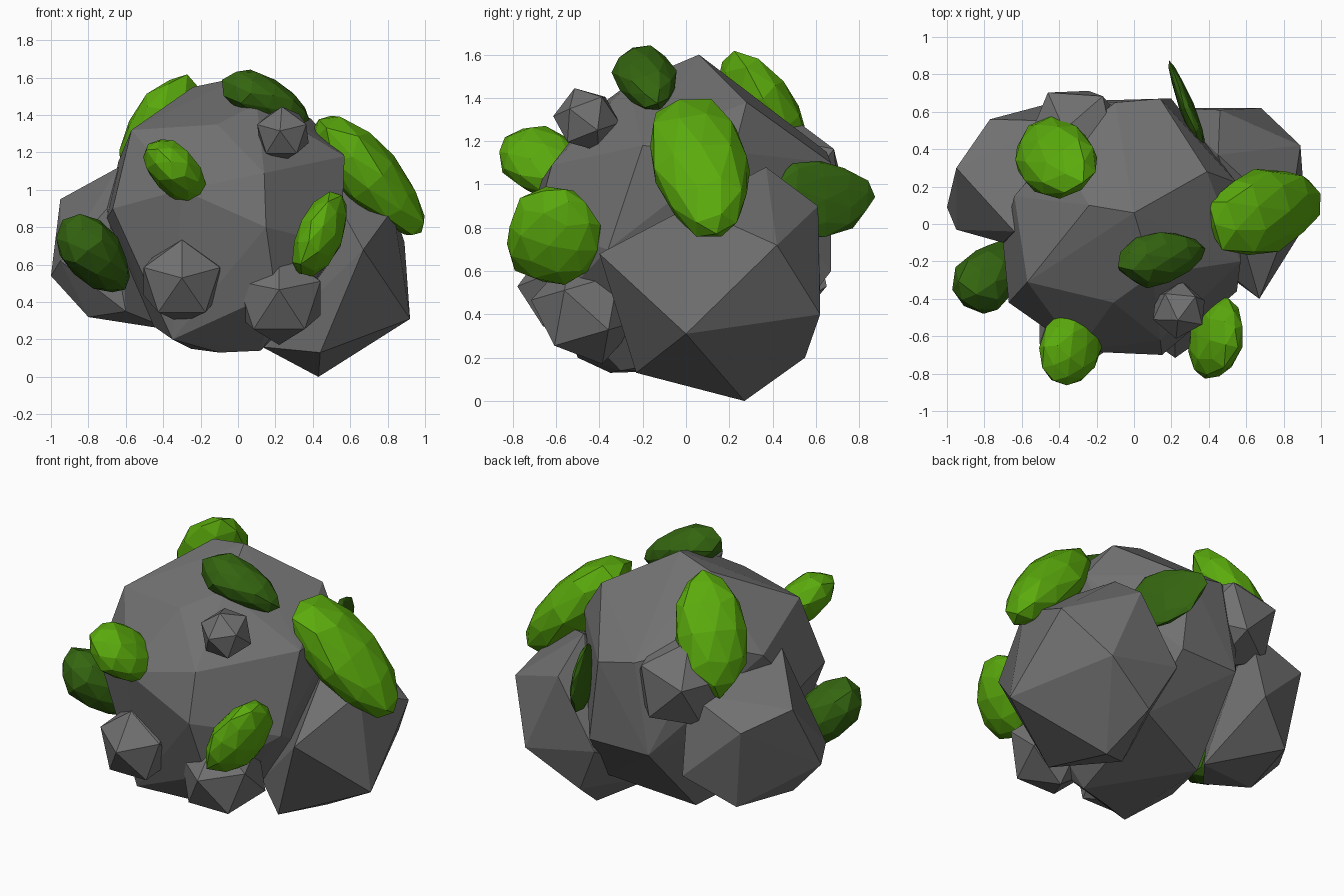
import bpy
import bmesh
import random
from mathutils import Matrix, Vector

random.seed(7)

default_cube = bpy.data.objects.get("Cube")
if default_cube:
    bpy.data.objects.remove(default_cube, do_unlink=True)


def make_material(name, red, green, blue):
    material = bpy.data.materials.new(name)
    material.use_nodes = True
    colour = (red, green, blue, 1)
    material.diffuse_color = colour
    shader = material.node_tree.nodes["Principled BSDF"]
    shader.inputs["Base Color"].default_value = colour
    shader.inputs["Roughness"].default_value = .9
    return material


stone_grey = make_material("stone grey", .165, .165, .165)
bright_moss = make_material("bright moss green", .105, .41, .004)
dark_moss = make_material("dark moss green", .034, .13, .005)


def finish_object(builder, name, material):
    """Turn a bmesh into a flat shaded object with one material."""
    bmesh.ops.recalc_face_normals(builder, faces=builder.faces[:])
    mesh = bpy.data.meshes.new(name)
    builder.to_mesh(mesh)
    builder.free()
    mesh.materials.append(material)
    part = bpy.data.objects.new(name, mesh)
    bpy.context.collection.objects.link(part)


def chiselled_rock(name, corners):
    """A faceted stone: the convex hull of its chiselled corners."""
    builder = bmesh.new()
    for corner in corners:
        builder.verts.new(corner)
    bmesh.ops.convex_hull(builder, input=builder.verts[:])
    loose = [vert for vert in builder.verts if not vert.link_faces]
    bmesh.ops.delete(builder, geom=loose, context="VERTS")
    finish_object(builder, name, stone_grey)


def frame(centre, axis, side):
    """Local z follows axis, local x stays as close to side as possible."""
    z_dir = Vector(axis).normalized()
    y_dir = z_dir.cross(Vector(side)).normalized()
    x_dir = y_dir.cross(z_dir)
    turn = Matrix((x_dir, y_dir, z_dir)).transposed().to_4x4()
    return Matrix.Translation(centre) @ turn


def pebble(name, centre, axis, side, radius):
    """A small twelve-cornered stone with one corner along axis."""
    builder = bmesh.new()
    bmesh.ops.create_icosphere(builder, subdivisions=1, radius=radius,
                               matrix=frame(centre, axis, side))
    finish_object(builder, name, stone_grey)


def moss_clump(name, material, centre, axis, side, size, taper=.2):
    """A lumpy, tapered clump; size is half width, thickness and length."""
    builder = bmesh.new()
    bmesh.ops.create_icosphere(builder, subdivisions=2, radius=1)
    for vert in builder.verts:
        vert.co *= random.uniform(.94, 1.06)
        narrowing = 1 - taper * vert.co.z
        vert.co.x *= narrowing * size[0]
        vert.co.y *= narrowing * size[1]
        vert.co.z *= size[2]
    bmesh.ops.transform(builder, matrix=frame(centre, axis, side),
                        verts=builder.verts[:])
    finish_object(builder, name, material)


# Main boulder: crown, shoulders, waist and underside corners
chiselled_rock("main_boulder", [
    (0, .06, 1.6), (-.24, .1, 1.55), (.1, -.27, 1.46), (.39, .28, 1.38),
    (-.11, -.42, 1.35), (-.57, -.31, 1.32), (-.42, .4, 1.25),
    (.14, -.62, 1.09), (.57, -.2, 1.18), (.55, .22, 1.15),
    (.14, .67, 1.1), (-.1, .65, 1.15), (-.64, .15, 1.15),
    (-.67, -.42, .9), (-.3, -.68, 1), (.15, -.7, .8), (.55, -.36, .7),
    (-.7, -.1, .85), (-.2, .66, .6), (.2, .67, .6),
    (-.35, -.5, .2), (-.1, -.35, .13), (.12, -.3, .14), (.2, -.6, .45),
    (-.25, .26, .15), (-.45, -.2, .27), (.25, .42, .27)])

# Large stone on the left side
chiselled_rock("large_side_stone", [
    (.92, 0, .31), (.89, .42, .72), (.43, .27, 0), (.67, -.4, .68),
    (.83, .02, .9), (.44, -.23, .13), (.13, .05, .16), (.45, .37, 1.08),
    (.46, .61, .9), (.68, .62, .4), (.35, .55, .2), (.2, .62, .5)])

# Medium stone on the right side
chiselled_rock("medium_side_stone", [
    (-.95, .3, .95), (-1, .09, .54), (-.8, .08, .32), (-.77, .56, .85),
    (-.95, -.03, .62), (-.64, -.04, 1.12), (-.4, .55, 1),
    (-.43, .65, .53), (-.7, .5, .35), (-.35, .2, .25),
    (-.7, -.1, .9), (-.6, -.1, .35)])

# Small stones on the front, shoulder and back
upward = (0, 0, 1)
pebble("front_right_stone", (-.3, -.54, .51), (0, -1, .08), upward, .24)
pebble("front_left_stone", (.22, -.46, .42), (0, -1, .18), upward, .26)
pebble("shoulder_stone", (.24, -.46, 1.3), (-.1, -1, .1), upward, .155)
pebble("back_stone", (-.3, .47, 1.02), (-.2, .29, .08),
       (.16, .27, .18), .29)

# Bright moss clumps
moss_clump("large_side_moss", bright_moss, (.71, .07, 1.07),
           (.5, .13, -.55), (0, 1, 0), (.23, .17, .43), .15)
moss_clump("upper_back_moss", bright_moss, (-.42, .35, 1.3),
           (-.28, .24, -.6), (1, 1, 0), (.21, .15, .36), -.05)
moss_clump("front_moss", bright_moss, (-.335, -.66, 1.1),
           (-.4, -.75, .5), (1, 0, -1), (.18, .125, .235), 0)
moss_clump("lower_front_moss", bright_moss, (.44, -.61, .765),
           (.4, .2, .85), (.2, 1, 0), (.23, .12, .25), .1)

# Dark moss clumps
moss_clump("right_side_moss", dark_moss, (-.765, -.27, .645),
           (.31, .27, -.33), (-1, 1, 0), (.16, .15, .27))
moss_clump("crown_moss", dark_moss, (.15, -.18, 1.48),
           (.24, .05, -.11), (0, 1, 0), (.14, .12, .25))
moss_clump("back_moss", dark_moss, (.28, .63, .93),
           (-.15, .4, .02), upward, (.18, .04, .26), .25)
